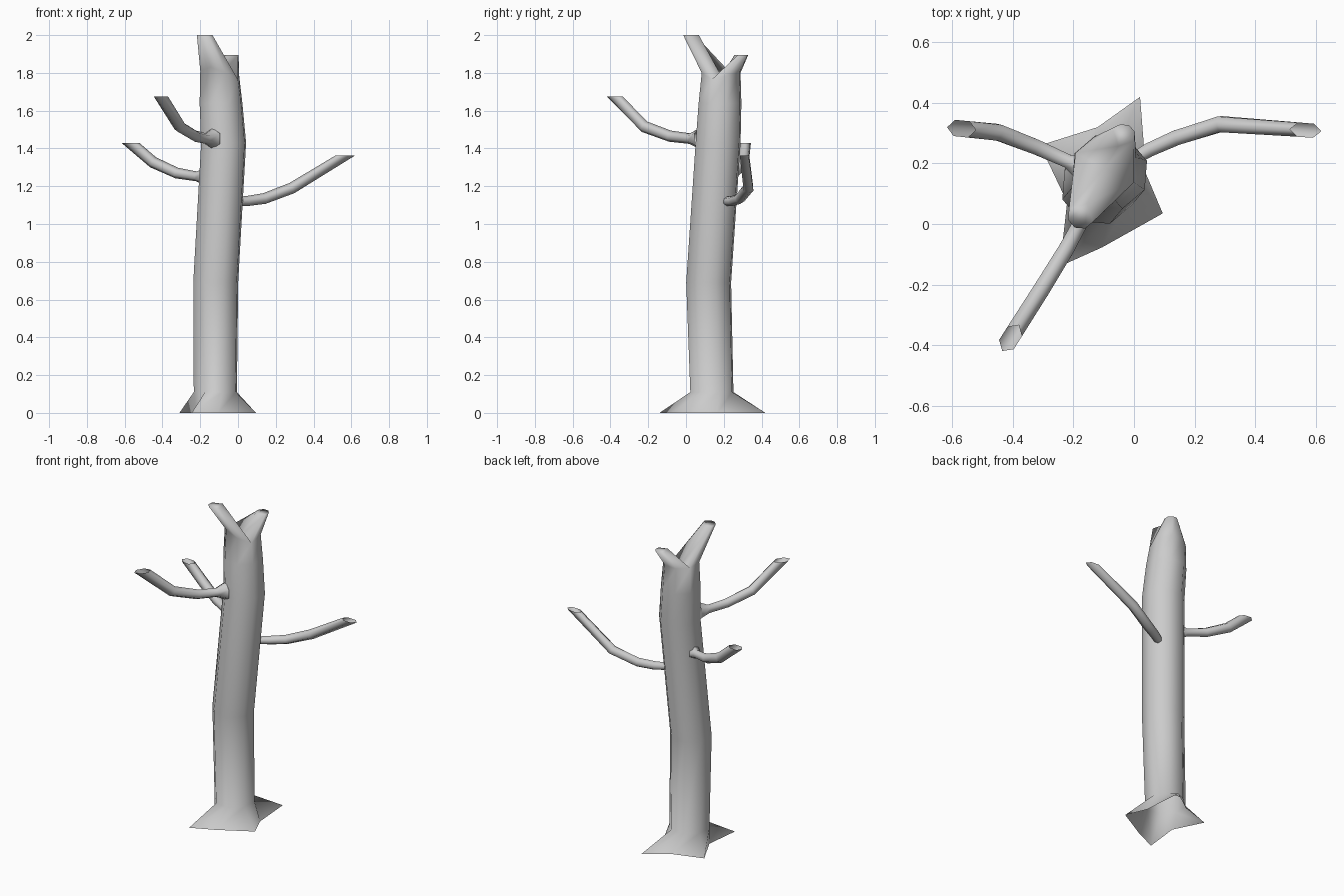
import bpy, bmesh
from math import sin, cos, radians
from mathutils import Vector

if "Cube" in bpy.data.objects:
    bpy.data.objects.remove(bpy.data.objects["Cube"])

TURN = 63  # heading of the first trunk corner, in line with the fork


def finish(bm, name):
    bmesh.ops.recalc_face_normals(bm, faces=bm.faces)
    for f in bm.faces:
        f.smooth = True
    me = bpy.data.meshes.new(name)
    bm.to_mesh(me)
    bm.free()
    ob = bpy.data.objects.new(name, me)
    bpy.context.collection.objects.link(ob)


def bridge(bm, a, b):
    n = len(a)
    for i in range(n):
        j = (i + 1) % n
        bm.faces.new((a[i], a[j], b[j], b[i]))


def polar(c, r, deg):
    return Vector((c[0] + r * cos(radians(deg)), c[1] + r * sin(radians(deg)), c[2]))


# Trunk: root flare, eight-sided stem, and a top that forks into two stubs
bm = bmesh.new()
roots = [(.02, .42), (-.12, .32), (-.31, .26), (-.22, .08),
         (-.245, -.14), (-.105, -.077), (.095, .035), (.04, .165)]
rings = [[bm.verts.new((x, y, 0)) for x, y in roots]]
stem = [(-.12, .137, .11, .12), (-.118, .12, .69, .125),
        (-.076, .17, 1.43, .125), (-.09, .18, 1.64, .119)]
for x, y, z, r in stem:
    rings.append([bm.verts.new(polar((x, y, z), r, TURN + 45 * k)) for k in range(8)])
heights = [1.80, 1.80, 1.80, 1.81, 1.83, 1.80, 1.765, 1.79]
rings.append([bm.verts.new(polar((-.097, .186, h), .108, TURN + 45 * k))
              for k, h in enumerate(heights)])
for a, b in zip(rings, rings[1:]):
    bridge(bm, a, b)

# Fork stubs share the middle of the split
top = rings[-1]
mid = bm.verts.new((-.097, .186, 1.785))
for first, tip, r in ((2, (-.175, .028, 2.0), .045), (6, (-.034, .292, 1.895), .039)):
    ks = [first + i for i in range(5)]
    loop = [top[k % 8] for k in ks] + [mid]
    angles = [TURN + 45 * k for k in ks] + [TURN + 45 * (first + 6)]
    end = [bm.verts.new(polar(tip, r, a)) for a in angles]
    bridge(bm, loop, end)
    bm.faces.new(end)
finish(bm, "trunk")


# Branches: six-sided hollow tubes, cut level at the tip
def branch(name, path, radii):
    bm = bmesh.new()
    pts = [Vector(p) for p in path]
    prev = None
    for i, (p, r) in enumerate(zip(pts, radii)):
        last = i == len(pts) - 1
        d_in = (p - pts[i - 1]).normalized() if i else (pts[1] - p).normalized()
        d_out = d_in if last else (pts[i + 1] - p).normalized()
        d = (d_in + d_out).normalized()
        side = d.cross(Vector((0, 0, 1))).normalized()
        up = side.cross(d)
        ring = []
        for k in range(6):
            a = radians(60 * k + 30)
            o = (side * cos(a) + up * sin(a)) * r
            if last:
                o -= d * (o.z / d.z)
            ring.append(bm.verts.new(p + o))
        if prev:
            bridge(bm, prev, ring)
        prev = ring
    finish(bm, name)


branch("left_branch",
       [(-.17, .185, 1.25), (-.22, .208, 1.252), (-.325, .255, 1.27), (-.45, .303, 1.327), (-.57, .315, 1.43)],
       [.05, .026, .029, .031, .031])
branch("right_branch",
       [(0, .215, 1.12), (.05, .245, 1.122), (.14, .285, 1.135), (.285, .33, 1.19), (.567, .31, 1.362)],
       [.024, .027, .029, .03, .027])
branch("front_branch",
       [(-.135, .07, 1.452), (-.168, .02, 1.452), (-.225, -.085, 1.465), (-.308, -.22, 1.515), (-.408, -.377, 1.675)],
       [.055, .028, .03, .032, .033])
